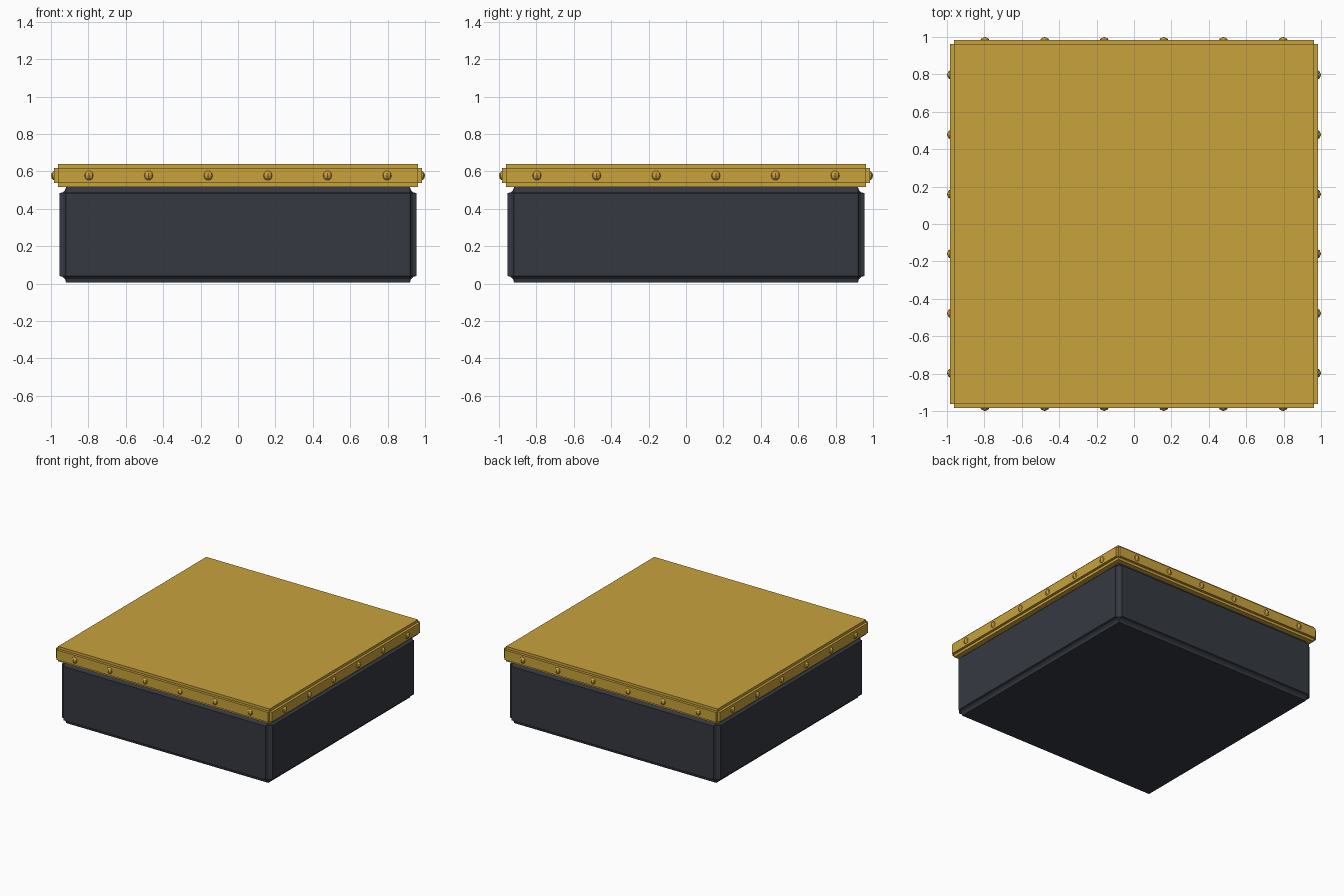
import bpy, math
from mathutils import Matrix

if "Cube" in bpy.data.objects:
    bpy.data.objects.remove(bpy.data.objects["Cube"])


def material(name, rgb):
    m = bpy.data.materials.new(name)
    m.diffuse_color = (*rgb, 1)
    m.use_nodes = True
    m.node_tree.nodes["Principled BSDF"].inputs["Base Color"].default_value = m.diffuse_color
    return m


gold = material("brushed gold", (0.58, 0.36, 0.045))
slate = material("dark slate", (0.036, 0.041, 0.052))


def notched_box(name, half, z0, z1, width, segments, profile, mat):
    """Square block whose edges are cut with a concave bevel."""
    bpy.ops.mesh.primitive_cube_add(size=1, location=(0, 0, (z0 + z1) / 2))
    ob = bpy.context.object
    ob.name = name
    ob.data.transform(Matrix.Diagonal((2 * half, 2 * half, z1 - z0, 1)))
    ob.data.materials.append(mat)
    b = ob.modifiers.new("notch", 'BEVEL')
    b.width, b.segments, b.profile = width, segments, profile
    b.limit_method = 'NONE'
    return ob


# Body and lid
notched_box("box_body", 0.955, 0.005, 0.52, 0.036, 3, 0.08, slate)
notched_box("box_lid", 0.983, 0.517, 0.64, 0.021, 2, 0.0, gold)

# Six rivets along each side of the lid
for side in range(4):
    turn = Matrix.Rotation(side * math.pi / 2, 4, 'Z')
    for i in range(6):
        pos = turn @ Matrix.Translation((-0.797 + i * 0.3188, -0.972, 0.578))
        bpy.ops.mesh.primitive_uv_sphere_add(segments=8, ring_count=6, radius=0.028)
        rivet = bpy.context.object
        rivet.name = f"lid_rivet_{side}_{i}"
        rivet.matrix_world = pos
        rivet.data.materials.append(gold)
